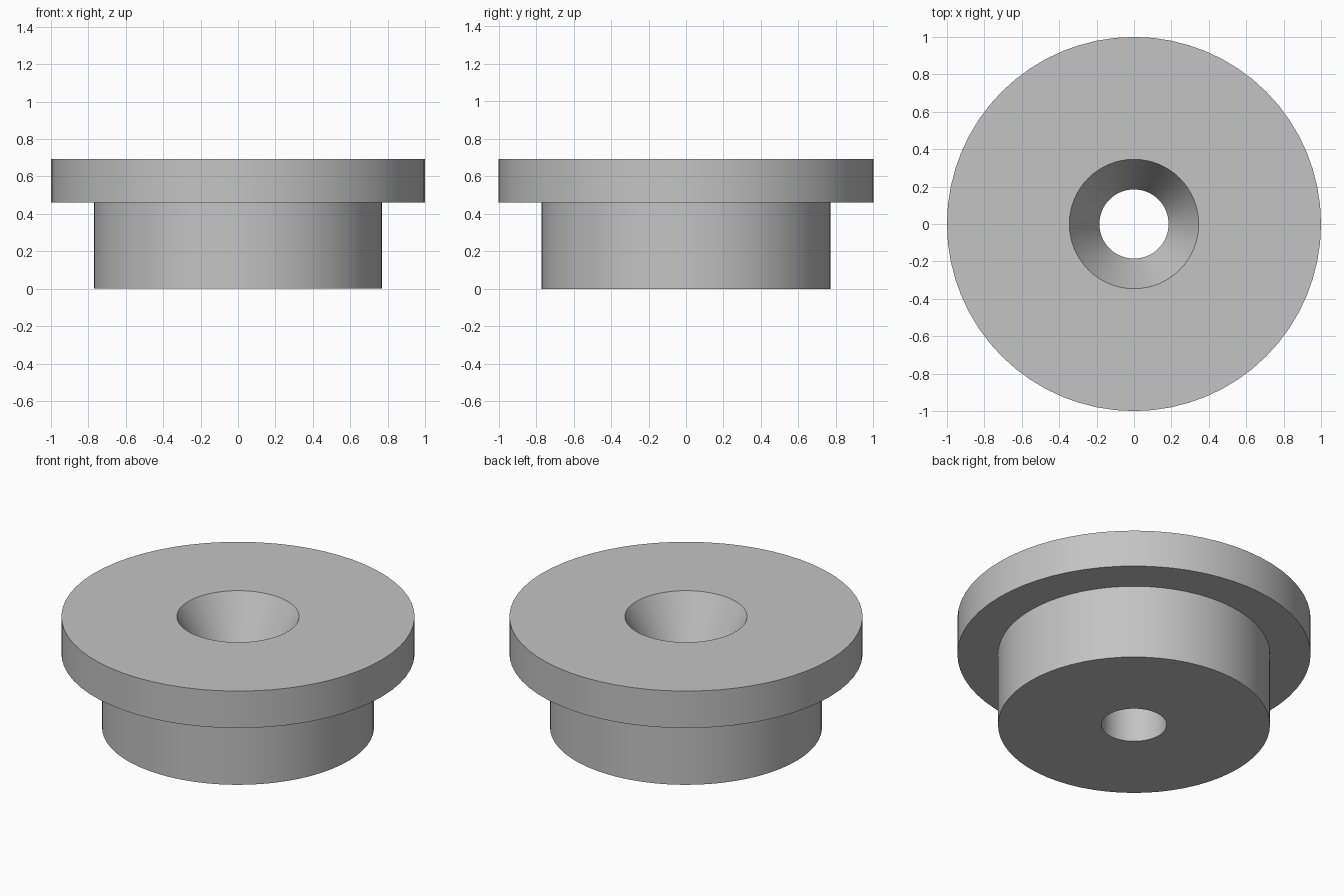
import bpy
import bmesh
import math
from mathutils import Matrix, Vector

SEGMENTS = 64

cube = bpy.data.objects.get("Cube")
if cube:
    bpy.data.objects.remove(cube, do_unlink=True)

# Plain grey material
grey = bpy.data.materials.new("plain_grey")
grey.use_nodes = True
colour = (0.55, 0.55, 0.55, 1)
grey.diffuse_color = colour
grey.node_tree.nodes["Principled BSDF"].inputs["Base Color"].default_value = colour


def lathe(name, profile):
    """Revolve a closed (radius, height) profile around z."""
    bm = bmesh.new()
    rings = []
    for i in range(SEGMENTS):
        turn = Matrix.Rotation(math.tau * i / SEGMENTS, 3, "Z")
        rings.append([bm.verts.new(turn @ Vector((r, 0, z))) for r, z in profile])
    for i, ring in enumerate(rings):
        following = rings[(i + 1) % SEGMENTS]
        for j in range(len(profile)):
            k = (j + 1) % len(profile)
            bm.faces.new((ring[j], following[j], following[k], ring[k]))
    bmesh.ops.recalc_face_normals(bm, faces=bm.faces)
    mesh = bpy.data.meshes.new(name)
    bm.to_mesh(mesh)
    bm.free()
    mesh.materials.append(grey)
    obj = bpy.data.objects.new(name, mesh)
    bpy.context.collection.objects.link(obj)
    bpy.ops.object.select_all(action="DESELECT")
    obj.select_set(True)
    bpy.context.view_layer.objects.active = obj
    bpy.ops.object.shade_smooth_by_angle(angle=math.radians(20))
    return obj


# Flanged plug with a countersunk through hole
hole, sink, body, flange = 0.185, 0.346, 0.77, 1.0
shoulder, top, sink_depth = 0.462, 0.693, 0.31
lathe("flanged_bushing", [
    (hole, 0), (body, 0), (body, shoulder), (flange, shoulder),
    (flange, top), (sink, top), (hole, top - sink_depth),
])
